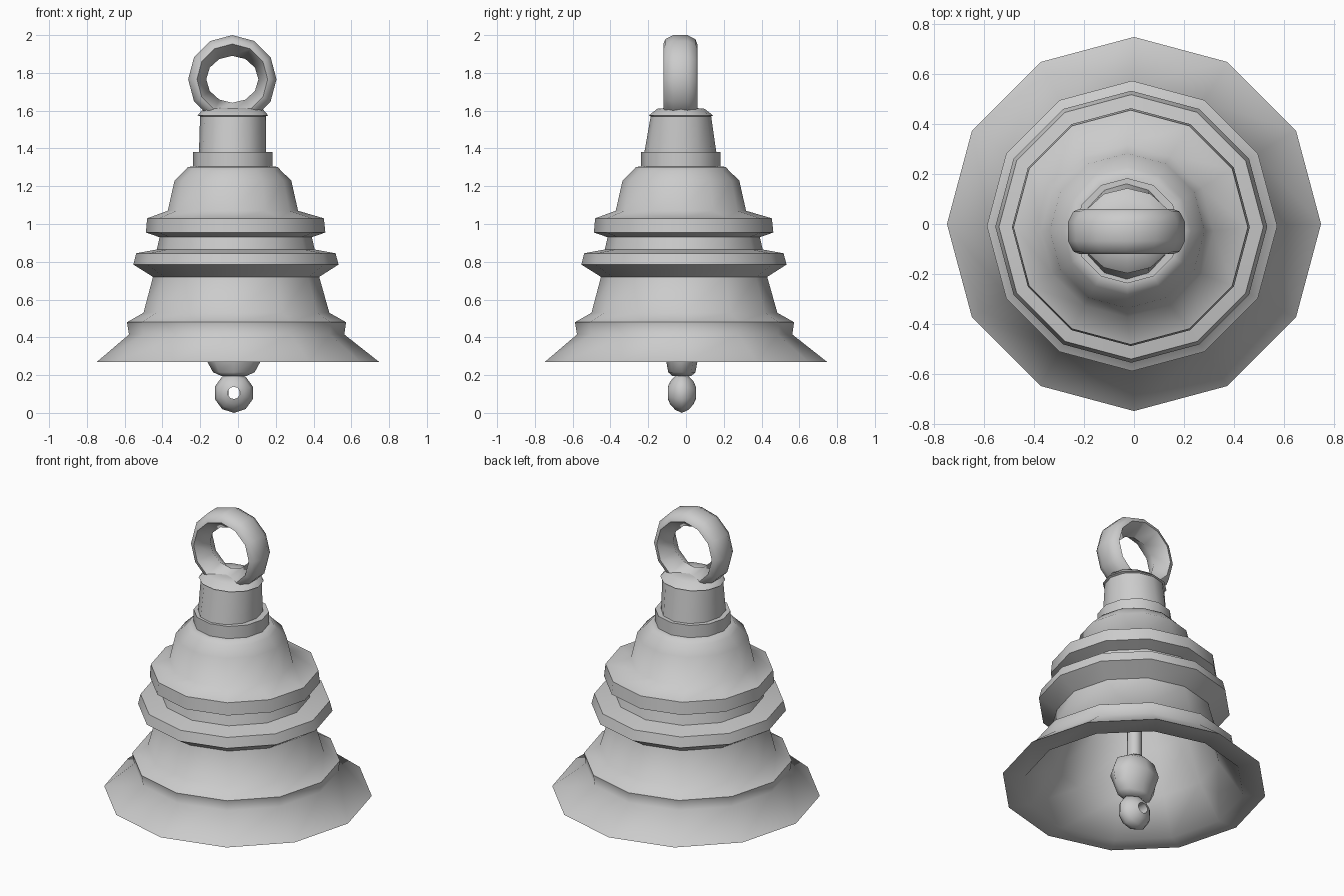
import bpy, bmesh
from math import sin, cos, tau, radians

if "Cube" in bpy.data.objects:
    bpy.data.objects.remove(bpy.data.objects["Cube"])


def finish(name, bm, angle=63):
    bmesh.ops.remove_doubles(bm, verts=bm.verts, dist=1e-5)
    bmesh.ops.recalc_face_normals(bm, faces=bm.faces)
    me = bpy.data.meshes.new(name)
    bm.to_mesh(me)
    bm.free()
    ob = bpy.data.objects.new(name, me)
    bpy.context.collection.objects.link(ob)
    bpy.ops.object.select_all(action='DESELECT')
    ob.select_set(True)
    bpy.context.view_layer.objects.active = ob
    bpy.ops.object.shade_smooth_by_angle(angle=radians(angle))
    return ob


def bridge(bm, loops, closed=False):
    pairs = list(zip(loops, loops[1:]))
    if closed:
        pairs.append((loops[-1], loops[0]))
    n = len(loops[0])
    for a, b in pairs:
        for i in range(n):
            j = (i + 1) % n
            bm.faces.new((a[i], a[j], b[j], b[i]))


def lathe(name, rings, n=12):
    """Rings are (radius x, radius y, z, centre offset on x and y)."""
    bm = bmesh.new()
    loops = [[bm.verts.new((c + rx * cos(tau * i / n), c + ry * sin(tau * i / n), z))
              for i in range(n)] for rx, ry, z, c in rings]
    bridge(bm, loops)
    bm.faces.new(loops[0])
    bm.faces.new(loops[-1])
    return finish(name, bm)


def loop_ring(name, section, centre, n, hole_stretch=1):
    """Ring around the y axis; section is a closed list of (radius, y)."""
    bm = bmesh.new()
    cx, cy, cz = centre
    inner = min(r for r, y in section)
    loops = []
    for r, y in section:
        s = hole_stretch if r == inner else 1
        loops.append([bm.verts.new((cx + r * sin(tau * i / n), cy + y,
                                    cz + s * r * cos(tau * i / n))) for i in range(n)])
    bridge(bm, loops, closed=True)
    return finish(name, bm)


# Bell: inner wall from the crown down, flat lip, then the stepped outside
inner = [(.03, 1.27), (.19, 1.24), (.29, 1.05), (.39, .72), (.48, .47), (.62, .272)]
outer = [(.570, .415), (.580, .48), (.492, .53), (.44, .72), (.543, .785),
         (.528, .845), (.418, .865), (.403, .93), (.475, .955), (.468, 1.03)]
shoulder = [(.345, 1.07), (.309, 1.23), (.255, 1.282), (.238, 1.302),
            (.21, 1.305), (.21, 1.38)]
rings = [(r, r, z, -.01) for r, z in inner]
rings.append((.747, .747, .27, 0))
rings += [(r, r, z, -.007 - .01 * (z - .4)) for r, z in outer]
rings += [(r, r, z, -.027) for r, z in shoulder]
lathe("bell_body", rings)

# Neck and its small cap
lathe("neck", [(.177, .192, 1.37, -.03), (.174, .16, 1.57, -.027),
               (.187, .17, 1.575, -.027), (.157, .125, 1.61, -.027),
               (.08, .07, 1.615, -.027)])

# Hanging ring
loop_ring("hanging_ring", [(.234, -.038), (.234, .038), (.212, .08), (.187, .09),
                           (.138, 0), (.187, -.09), (.212, -.08)],
          (-.03, -.03, 1.766), 12, .9)

# Clapper: rod, upper bead and pierced lower bead
lathe("clapper_rod", [(.045, .045, .38, -.022), (.045, .045, 1.26, -.022)], n=6)
lathe("clapper_bead", [(.065, .05, .195, -.022), (.11, .072, .215, -.022),
                       (.14, .082, .27, -.022), (.155, .115, .34, -.022),
                       (.125, .095, .42, -.022), (.05, .05, .46, -.022)], n=8)
loop_ring("clapper_tip", [(.106, 0), (.09, .035), (.06, .062), (.033, .074),
                          (.031, 0), (.033, -.074), (.06, -.062), (.09, -.035)],
          (-.022, -.022, .106), 10, 1.2)
